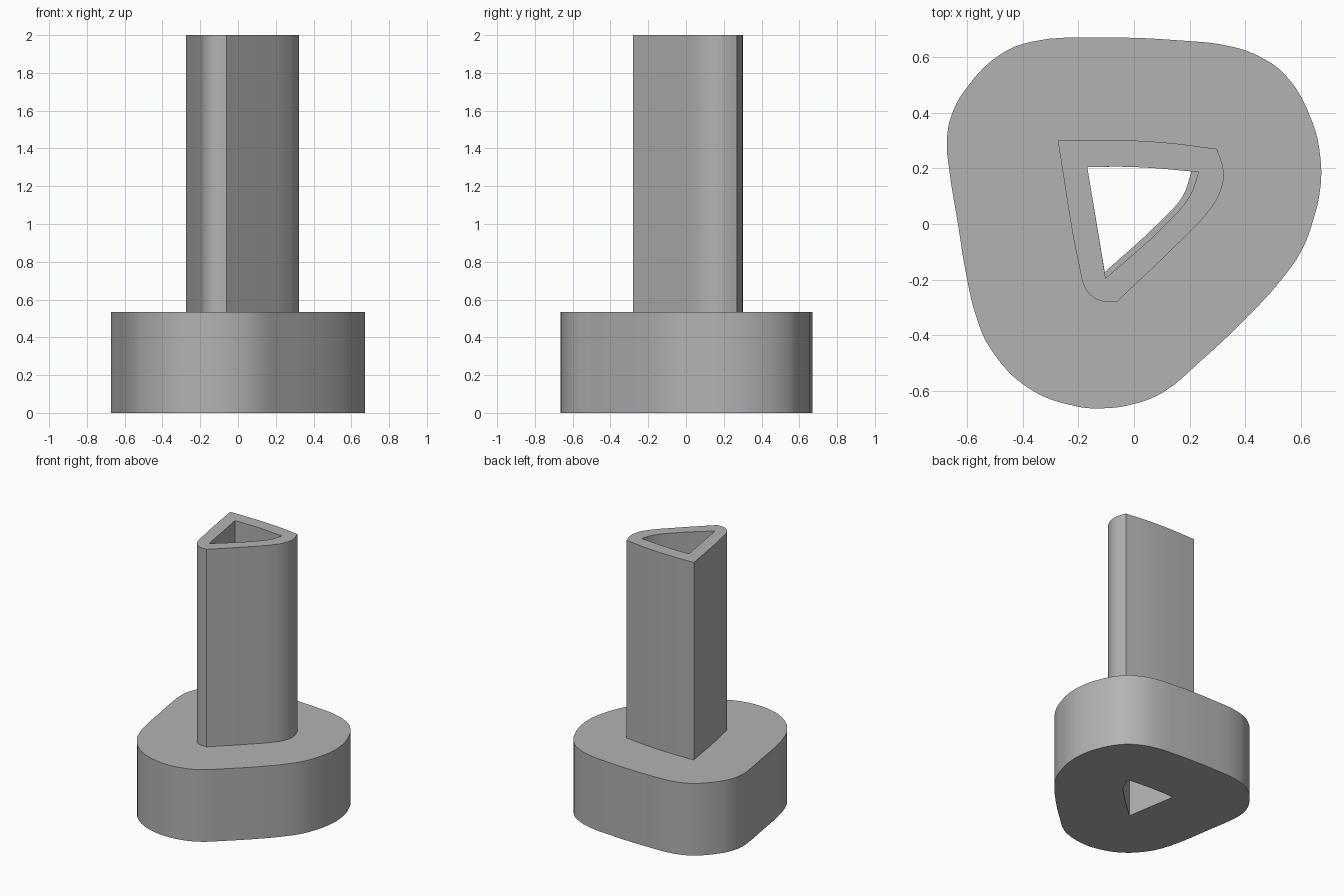
import bpy
import bmesh
import math

cube = bpy.data.objects.get("Cube")
if cube:
    bpy.data.objects.remove(cube, do_unlink=True)

grey = bpy.data.materials.new("plain grey")
grey.use_nodes = True
colour = (0.45, 0.45, 0.45, 1)
grey.diffuse_color = colour
grey.node_tree.nodes["Principled BSDF"].inputs["Base Color"].default_value = colour


def add_outline(curve, points, corners):
    """Closed outline, smooth except at the listed corner points."""
    spline = curve.splines.new("BEZIER")
    spline.bezier_points.add(len(points) - 1)
    spline.use_cyclic_u = True
    spline.resolution_u = 4
    for index, (knot, (x, y)) in enumerate(zip(spline.bezier_points, points)):
        knot.co = (x, y, 0)
        kind = "VECTOR" if index in corners else "AUTO"
        knot.handle_left_type = knot.handle_right_type = kind


def prism(name, bottom, top, outlines):
    """Extrude an outer outline with a hole between two heights."""
    curve = bpy.data.curves.new(name, "CURVE")
    curve.dimensions = "2D"
    curve.fill_mode = "BOTH"
    curve.extrude = (top - bottom) / 2
    for points, corners in outlines:
        add_outline(curve, points, corners)
    source = bpy.data.objects.new(name + "_outline", curve)
    bpy.context.collection.objects.link(source)
    bpy.context.view_layer.update()
    graph = bpy.context.evaluated_depsgraph_get()
    mesh = bpy.data.meshes.new_from_object(source.evaluated_get(graph))
    bpy.data.objects.remove(source, do_unlink=True)

    # Join caps to walls and place the part at its height
    bm = bmesh.new()
    bm.from_mesh(mesh)
    bmesh.ops.remove_doubles(bm, verts=bm.verts, dist=0.0005)
    bmesh.ops.translate(bm, verts=bm.verts, vec=(0, 0, (top + bottom) / 2))
    bmesh.ops.recalc_face_normals(bm, faces=bm.faces)
    bm.to_mesh(mesh)
    bm.free()
    mesh.materials.clear()
    mesh.materials.append(grey)
    part = bpy.data.objects.new(name, mesh)
    bpy.context.collection.objects.link(part)
    bpy.ops.object.select_all(action="DESELECT")
    part.select_set(True)
    bpy.context.view_layer.objects.active = part
    bpy.ops.object.shade_smooth_by_angle(angle=math.radians(30))
    return part


# Rounded triangular base
base_outline = [
    (-0.12, 0.67), (-0.37, 0.655), (-0.48, 0.61), (-0.59, 0.505), (-0.655, 0.395),
    (-0.673, 0.295), (-0.665, 0.2), (-0.633, 0), (-0.6, -0.2), (-0.565, -0.34),
    (-0.515, -0.45), (-0.38, -0.59), (-0.21, -0.655), (-0.12, -0.663), (0, -0.647),
    (0.105, -0.605), (0.235, -0.497), (0.4, -0.342), (0.53, -0.2), (0.6, -0.1),
    (0.64, 0), (0.67, 0.13), (0.67, 0.24), (0.64, 0.37), (0.545, 0.535),
    (0.455, 0.6), (0.355, 0.637), (0.165, 0.66),
]
# Narrow through hole in the base
base_hole = [(-0.168, 0.205), (0, 0.205), (0.207, 0.19), (0.175, 0.1),
             (0.1, 0.015), (-0.105, -0.173)]
# Hollow post with one rounded front edge and one rounded side edge
post_outline = [
    (-0.274, 0.3), (-0.1, 0.302), (0.1, 0.294), (0.298, 0.27), (0.322, 0.19),
    (0.31, 0.115), (0.266, 0.043), (0.15, -0.078), (-0.062, -0.28), (-0.13, -0.273),
    (-0.173, -0.235), (-0.195, -0.162),
]
post_bore = [(-0.168, 0.205), (0, 0.205), (0.232, 0.187), (0.2, 0.1),
             (0.115, 0), (-0.102, -0.195)]

base_top = 0.535
prism("base", 0, base_top, [(base_outline, ()), (base_hole, (0, 2, 5))])
prism("post", base_top, 2, [(post_outline, (0, 3, 8)), (post_bore, (0, 2, 5))])
